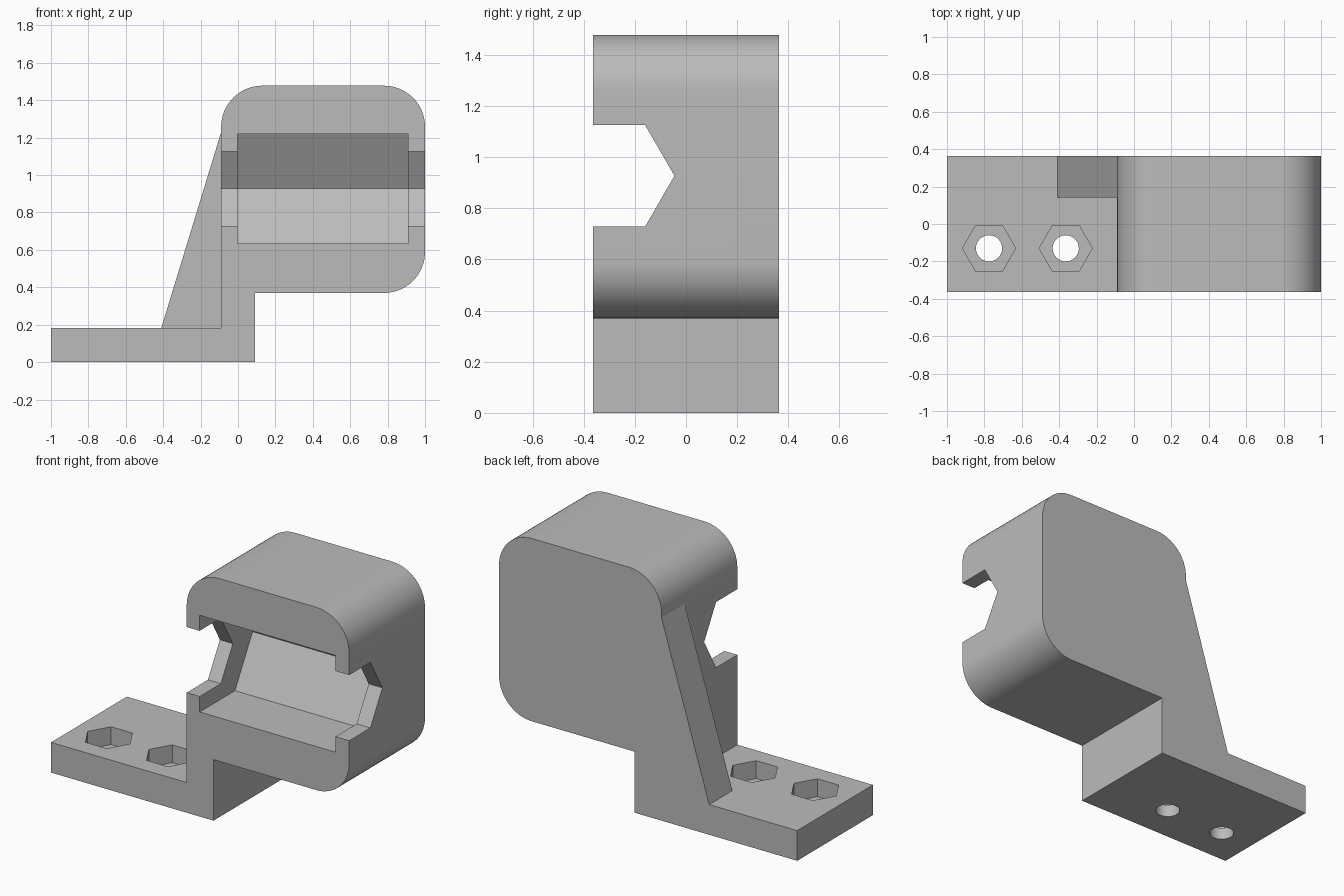
import bpy, bmesh, math
from mathutils import Vector

cube = bpy.data.objects.get("Cube")
if cube:
    bpy.data.objects.remove(cube, do_unlink=True)

HALF = 0.363      # half the bracket depth
MID_Z = 0.927     # height of the clamp axis

grey = bpy.data.materials.new("light grey")
grey.use_nodes = True
COLOUR = (0.5, 0.5, 0.5, 1)
grey.diffuse_color = COLOUR
grey.node_tree.nodes["Principled BSDF"].inputs["Base Color"].default_value = COLOUR


def prism(name, profile, axis, start, end):
    """Extrude a 2D profile along an axis; the profile uses the other two axes in order."""
    def point(p, d):
        c = list(p)
        c.insert("xyz".index(axis), d)
        return Vector(c)
    bm = bmesh.new()
    face = bm.faces.new([bm.verts.new(point(p, start)) for p in profile])
    ext = bmesh.ops.extrude_face_region(bm, geom=[face])
    verts = [g for g in ext["geom"] if isinstance(g, bmesh.types.BMVert)]
    bmesh.ops.translate(bm, verts=verts, vec=point((0, 0), end - start))
    bmesh.ops.recalc_face_normals(bm, faces=bm.faces)
    mesh = bpy.data.meshes.new(name)
    bm.to_mesh(mesh)
    bm.free()
    mesh.materials.append(grey)
    obj = bpy.data.objects.new(name, mesh)
    bpy.context.collection.objects.link(obj)
    return obj


def arc(cx, cz, r, a0, a1, n=16):
    angles = [math.radians(a0 + (a1 - a0) * i / n) for i in range(n + 1)]
    return [(cx + r * math.cos(a), cz + r * math.sin(a)) for a in angles]


def ring(cx, cy, r, n):
    return [(cx + r * math.cos(i * math.tau / n), cy + r * math.sin(i * math.tau / n))
            for i in range(n)]


def combine(target, tool, operation):
    """Apply a boolean and remove the tool."""
    tool.hide_render = True
    mod = target.modifiers.new("boolean", "BOOLEAN")
    mod.operation, mod.solver, mod.object = operation, "EXACT", tool
    bpy.context.view_layer.objects.active = target
    bpy.ops.object.modifier_apply(modifier=mod.name)
    bpy.data.objects.remove(tool, do_unlink=True)


# Foot plate, leg and rounded clamp head in one outline
R = 0.22
outline = [(-1, 0), (0.09, 0), (0.09, 0.37)]
outline += arc(1 - R, 0.37 + R, R, -90, 0)
outline += arc(1 - R, 1.478 - R, R, 0, 90)
outline += arc(-0.09 + R, 1.478 - R, R, 90, 180)
outline += [(-0.09, 0.183), (-1, 0.183)]
bracket = prism("clamp_bracket", outline, "y", -HALF, HALF)

# Sloping rib at the back
rib = [(-0.41, 0.183), (-0.38, 0.1), (-0.02, 0.1), (-0.02, 1.2), (-0.09, 1.23)]
combine(bracket, prism("rib", rib, "y", 0.142, HALF), "UNION")


# Pointed channels open to the front: narrow through the walls, wide inside
def channel(name, half_height, shoulder_y, x0, x1):
    tip = shoulder_y + half_height * math.tan(math.radians(30))
    low, high = MID_Z - half_height, MID_Z + half_height
    profile = [(-0.5, low), (shoulder_y, low), (tip, MID_Z), (shoulder_y, high), (-0.5, high)]
    combine(bracket, prism(name, profile, "x", x0, x1), "DIFFERENCE")


channel("wall_notch", 0.199, -0.16, -0.2, 1.1)
channel("inner_pocket", 0.293, -0.025, -0.003, 0.908)

# Bolt holes with hexagonal nut recesses
for x in (-0.775, -0.365):
    combine(bracket, prism("nut_recess", ring(x, -0.13, 0.142, 6), "z", 0.075, 0.3), "DIFFERENCE")
    combine(bracket, prism("bolt_hole", ring(x, -0.13, 0.07, 40), "z", -0.1, 0.3), "DIFFERENCE")

# Smooth the rounded corners and holes, keep the edges sharp
bpy.ops.object.select_all(action="DESELECT")
bracket.select_set(True)
bpy.context.view_layer.objects.active = bracket
bpy.ops.object.shade_smooth_by_angle(angle=math.radians(14))
